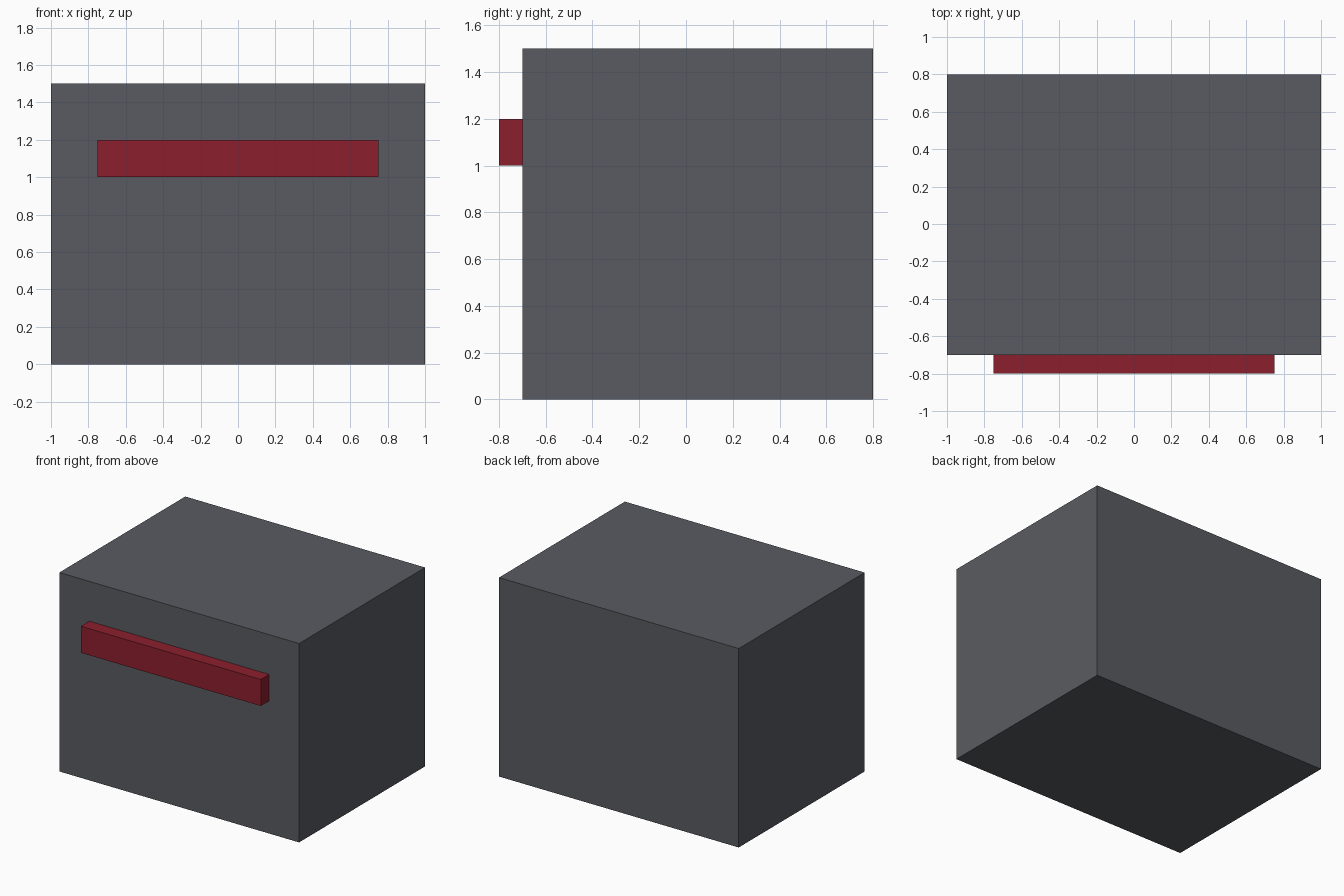
import bpy

if "Cube" in bpy.data.objects:
    bpy.data.objects.remove(bpy.data.objects["Cube"])


def material(name, color):
    mat = bpy.data.materials.new(name)
    mat.diffuse_color = color
    mat.use_nodes = True
    mat.node_tree.nodes["Principled BSDF"].inputs["Base Color"].default_value = mat.diffuse_color
    return mat


def box(name, low, high, mat):
    """Axis-aligned box between two opposite corners."""
    center = [(a + b) / 2 for a, b in zip(low, high)]
    bpy.ops.mesh.primitive_cube_add(size=1, location=center)
    obj = bpy.context.object
    obj.name = name
    obj.scale = [b - a for a, b in zip(low, high)]
    bpy.ops.object.transform_apply(location=False, rotation=False, scale=True)
    obj.data.materials.append(mat)
    return obj


dark_grey = material("dark_grey", (0.1, 0.105, 0.12, 1))
red = material("red", (0.26, 0.014, 0.026, 1))

# Main block
box("body", (-1, -0.7, 0), (1, 0.8, 1.5), dark_grey)

# Raised bar across the front
box("front_bar", (-0.75, -0.8, 1.0), (0.75, -0.7, 1.2), red)
